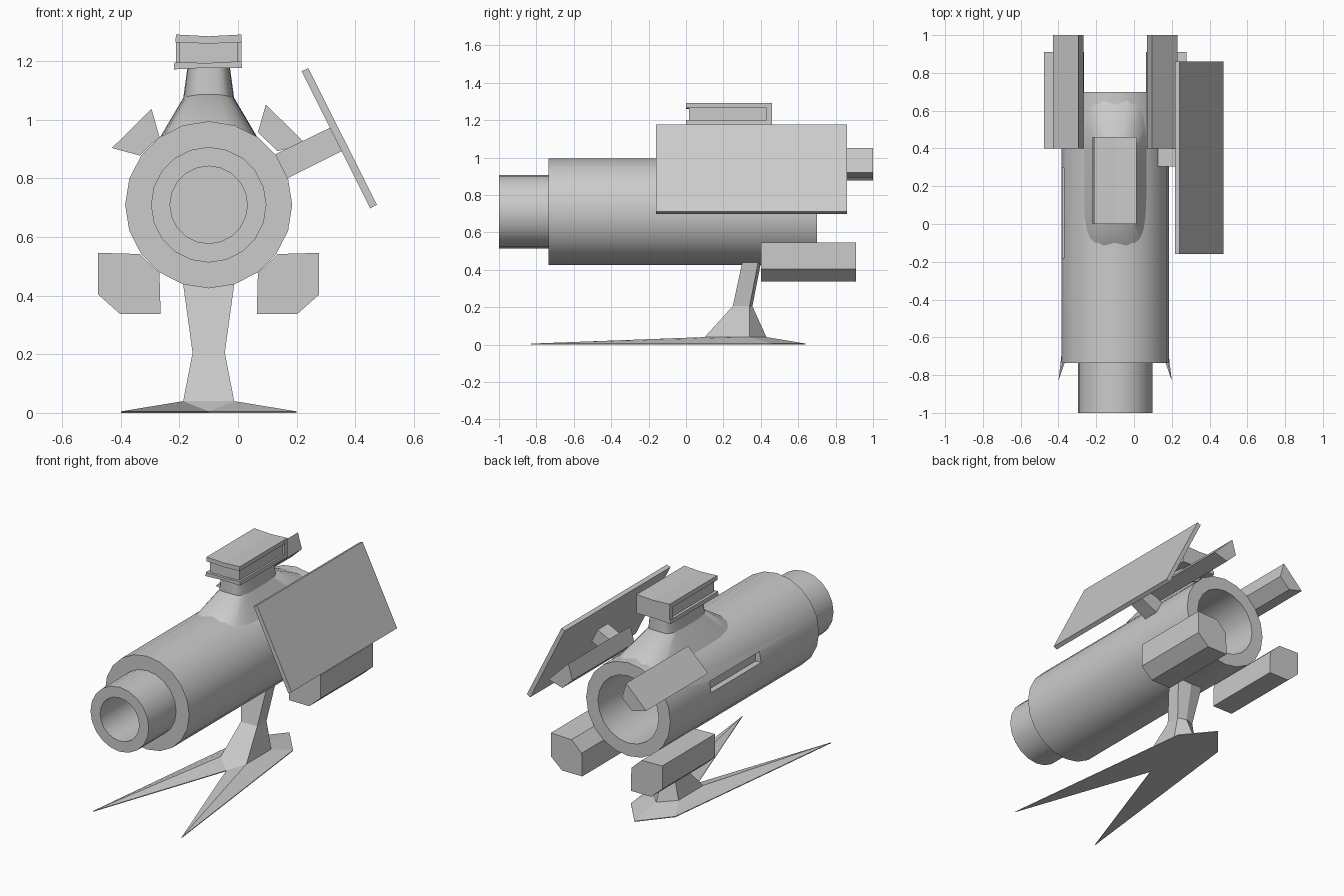
import bpy, bmesh, math

if "Cube" in bpy.data.objects:
    bpy.data.objects.remove(bpy.data.objects["Cube"])

CX, CZ = -0.10, 0.71          # barrel axis
STEP = math.pi / 10           # 20-sided barrel


def build(name, verts, faces, smooth=None):
    mesh = bpy.data.meshes.new(name)
    mesh.from_pydata(verts, [], faces)
    bm = bmesh.new()
    bm.from_mesh(mesh)
    bmesh.ops.remove_doubles(bm, verts=bm.verts, dist=1e-5)
    bmesh.ops.recalc_face_normals(bm, faces=bm.faces)
    bm.to_mesh(mesh)
    bm.free()
    ob = bpy.data.objects.new(name, mesh)
    bpy.context.collection.objects.link(ob)
    if smooth:
        activate(ob)
        bpy.ops.object.shade_smooth_by_angle(angle=math.radians(smooth))
    return ob


def activate(ob):
    bpy.ops.object.select_all(action='DESELECT')
    ob.select_set(True)
    bpy.context.view_layer.objects.active = ob


def loft(name, rings, smooth=None):
    """Skin a list of equal-length rings and cap both ends."""
    n = len(rings[0])
    verts = [v for r in rings for v in r]
    faces = [(k * n + i, k * n + (i + 1) % n, (k + 1) * n + (i + 1) % n, (k + 1) * n + i)
             for k in range(len(rings) - 1) for i in range(n)]
    faces += [tuple(range(n)), tuple(range(len(verts) - n, len(verts)))]
    return build(name, verts, faces, smooth)


def prism(name, outline, y0, y1):
    """Extrude an x-z outline along y."""
    return loft(name, [[(x, y, z) for x, z in outline] for y in (y0, y1)])


def mirror(outline, dz=0.0):
    return [(2 * CX - x, z + dz) for x, z in outline]


def box(name, x0, x1, y0, y1, z0, z1):
    return prism(name, [(x0, z0), (x1, z0), (x1, z1), (x0, z1)], y0, y1)


# Barrel with front nozzle, front bore and wide rear bore
profile = [(0.132, -0.60), (0.132, -1.0), (0.197, -1.0), (0.197, -0.735),
           (0.285, -0.735), (0.285, 0.70), (0.205, 0.70), (0.205, 0.25)]
barrel = loft("barrel", [[(CX + r * math.cos(i * STEP), y, CZ + r * math.sin(i * STEP))
                          for i in range(20)] for r, y in profile])

# Shallow slot in the left side of the barrel
cutter = box("slot_cutter", -0.45, -0.345, -0.18, 0.30, 0.735, 0.80)
cutter.hide_render = True
mod = barrel.modifiers.new("slot", 'BOOLEAN')
mod.operation, mod.object, mod.solver = 'DIFFERENCE', cutter, 'EXACT'
activate(barrel)
bpy.ops.object.modifier_apply(modifier="slot")
bpy.data.objects.remove(cutter)
activate(barrel)
bpy.ops.object.shade_smooth_by_angle(angle=math.radians(30))

# Rear pods, mirrored about the barrel axis
upper = [(-0.43, 0.904), (-0.295, 1.037), (-0.268, 0.942), (-0.335, 0.878)]
lower = [(-0.477, 0.546), (-0.336, 0.542), (-0.268, 0.478),
         (-0.264, 0.337), (-0.402, 0.337), (-0.477, 0.404)]
prism("upper_pod_left", upper, 0.40, 1.0)
prism("upper_pod_right", mirror(upper, 0.015), 0.40, 1.0)
prism("lower_pod_left", lower, 0.40, 0.91)
prism("lower_pod_right", mirror(lower), 0.40, 0.91)

# Side shield and its arm
prism("shield", [(0.217, 1.166), (0.240, 1.176), (0.474, 0.710), (0.451, 0.698)], -0.16, 0.86)
prism("shield_arm", [(0.10, 0.869), (0.318, 0.975), (0.358, 0.895), (0.14, 0.786)], 0.305, 0.405)


# Saddle rising from the barrel, and the neck above it
def oval(w, y0, y1, height):
    ring = []
    for i in range(24):
        a = (i + 0.5) * math.tau / 24
        c, s = math.cos(a), math.sin(a)
        dx = w * math.copysign(abs(c) ** 0.5, c)
        dy = (y1 - y0) / 2 * math.copysign(abs(s) ** 0.5, s)
        ring.append((CX + dx, (y0 + y1) / 2 + dy, height(dx)))
    return ring


def ridge(dx):
    return 1.088 - 1.7 * dx * dx


loft("sight_saddle", [oval(0.172, -0.12, 0.66, lambda d: CZ + math.sqrt(0.28 ** 2 - d * d)),
                      oval(0.087, 0.04, 0.43, ridge)], 50)
loft("sight_neck", [oval(0.087, 0.04, 0.43, ridge),
                    oval(0.072, 0.04, 0.43, lambda d: 1.185)], 50)

# Sight: two slightly dished plates, a recessed core and a rear cap
prism("sight_bottom_plate", [(-0.219, 1.172), (CX, 1.178), (0.014, 1.176),
                             (0.012, 1.200), (CX, 1.194), (-0.217, 1.196)], 0.0, 0.46)
prism("sight_top_plate", [(-0.213, 1.264), (CX, 1.260), (0.011, 1.264),
                          (0.012, 1.291), (CX, 1.285), (-0.212, 1.291)], 0.0, 0.46)
box("sight_core", -0.200, 0.0, 0.015, 0.44, 1.19, 1.27)
box("sight_rear_cap", -0.212, 0.012, 0.43, 0.46, 1.18, 1.28)


# Post: pentagon sections narrowing to a waist
def section(w, front, side, rear, z):
    return [(CX - w, front, z), (CX + w, front, z), (CX + w, side, z), (CX, rear, z), (CX - w, side, z)]


foot = section(0.087, 0.10, 0.34, 0.43, 0.04)
loft("post", [foot, section(0.055, 0.25, 0.34, 0.355, 0.205),
              section(0.090, 0.305, 0.39, 0.405, 0.46)])

# Forked base: flat outline sloping up to the post foot
outline = [(CX, 0.64), (-0.25, 0.46), (-0.40, -0.83), (CX, 0.03), (0.20, -0.83), (0.05, 0.46)]
verts = [(x, y, z) for z in (0.0, 0.005) for x, y in outline] + foot
faces = [(0, 1, 2, 3), (0, 3, 4, 5)]
faces += [(i, (i + 1) % 6, (i + 1) % 6 + 6, i + 6) for i in range(6)]
faces += [(8, 9, 12), (9, 13, 12), (9, 10, 13), (8, 12, 16, 7), (10, 11, 14, 13),
          (7, 16, 15, 6), (11, 6, 15, 14), (12, 13, 14, 15, 16)]
build("base", verts, faces)
